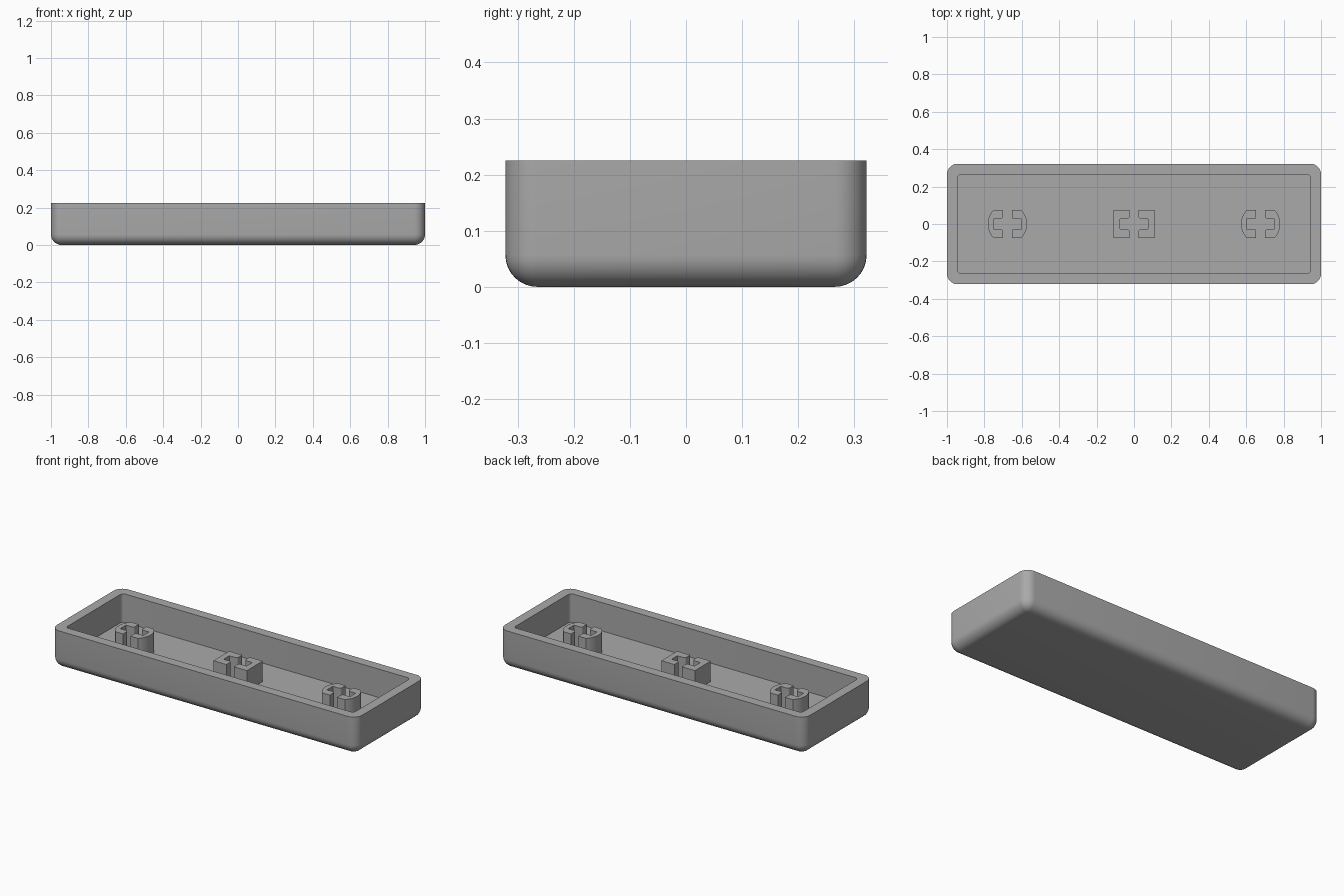
import bpy, bmesh
from math import sin, cos, pi, asin

cube = bpy.data.objects.get("Cube")
if cube:
    bpy.data.objects.remove(cube, do_unlink=True)

WIDTH, DEPTH, HEIGHT = 1.0, 0.322, 0.225   # half width, half depth, full height
ROUND, WALL, FLOOR = 0.057, 0.057, 0.057
STEM_TOP = 0.178

grey = bpy.data.materials.new("plain_grey")
grey.use_nodes = True
colour = (0.4, 0.4, 0.4, 1)
grey.diffuse_color = colour
grey.node_tree.nodes["Principled BSDF"].inputs["Base Color"].default_value = colour


def finish(name, bm):
    bmesh.ops.remove_doubles(bm, verts=bm.verts, dist=1e-5)
    bmesh.ops.recalc_face_normals(bm, faces=bm.faces)
    mesh = bpy.data.meshes.new(name)
    bm.to_mesh(mesh)
    bm.free()
    mesh.materials.append(grey)
    obj = bpy.data.objects.new(name, mesh)
    bpy.context.collection.objects.link(obj)
    bpy.ops.object.select_all(action="DESELECT")
    obj.select_set(True)
    bpy.context.view_layer.objects.active = obj
    bpy.ops.object.shade_smooth_by_angle(angle=pi / 6)
    return obj


def arc(cx, cy, r, start, end, steps=8):
    return [(cx + r * cos(start + (end - start) * i / steps),
             cy + r * sin(start + (end - start) * i / steps)) for i in range(steps + 1)]


def rounded_rect(hx, hy, r):
    points = []
    for k, (sx, sy) in enumerate([(1, 1), (-1, 1), (-1, -1), (1, -1)]):
        points += arc(sx * (hx - r), sy * (hy - r), r, k * pi / 2, (k + 1) * pi / 2)
    return points


# Tray shell: rounded bottom edge, straight walls, flat rim and sunken floor
bm = bmesh.new()
sections = []
for i in range(9):
    a = i / 8 * pi / 2
    r = ROUND * sin(a)
    sections.append((WIDTH - ROUND + r, DEPTH - ROUND + r, r, ROUND * (1 - cos(a))))
sections.append((WIDTH, DEPTH, ROUND, HEIGHT))
for z in (HEIGHT, FLOOR):
    sections.append((WIDTH - WALL, DEPTH - WALL, 0.02, z))
rings = [[bm.verts.new((x, y, z)) for x, y in rounded_rect(hx, hy, r)]
         for hx, hy, r, z in sections]
for low, high in zip(rings, rings[1:]):
    for i in range(len(low)):
        j = (i + 1) % len(low)
        bm.faces.new((low[i], low[j], high[j], high[i]))
bm.faces.new(rings[0][::-1])
bm.faces.new(rings[-1])
finish("tray_shell", bm)


# Stems: pairs of facing C-shaped posts with a cross-shaped slot between them
def stem(name, cx, is_round):
    half, gap, slot, pocket, tip = 0.074, 0.024, 0.027, 0.075, 0.013
    if is_round:
        a = asin(half / 0.105)
        outer = arc(0, 0, 0.105, -a, a, 12)
    else:
        outer = [(0.11, -half), (0.11, half)]
    upper = [(gap, half)] + arc(gap + tip, slot + tip, tip, pi, 1.5 * pi, 5) + [(pocket, slot)]
    outline = outer + upper + [(x, -y) for x, y in reversed(upper)]
    bm = bmesh.new()
    for side in (1, -1):
        base = bm.faces.new([bm.verts.new((cx + side * x, side * y, FLOOR - 0.005))
                             for x, y in outline])
        top = bmesh.ops.extrude_face_region(bm, geom=[base])["geom"]
        bmesh.ops.translate(bm, vec=(0, 0, STEM_TOP - FLOOR + 0.005),
                            verts=[v for v in top if isinstance(v, bmesh.types.BMVert)])
    finish(name, bm)


stem("middle_stem", 0, False)
stem("left_stem", 0.677, True)
stem("right_stem", -0.677, True)
